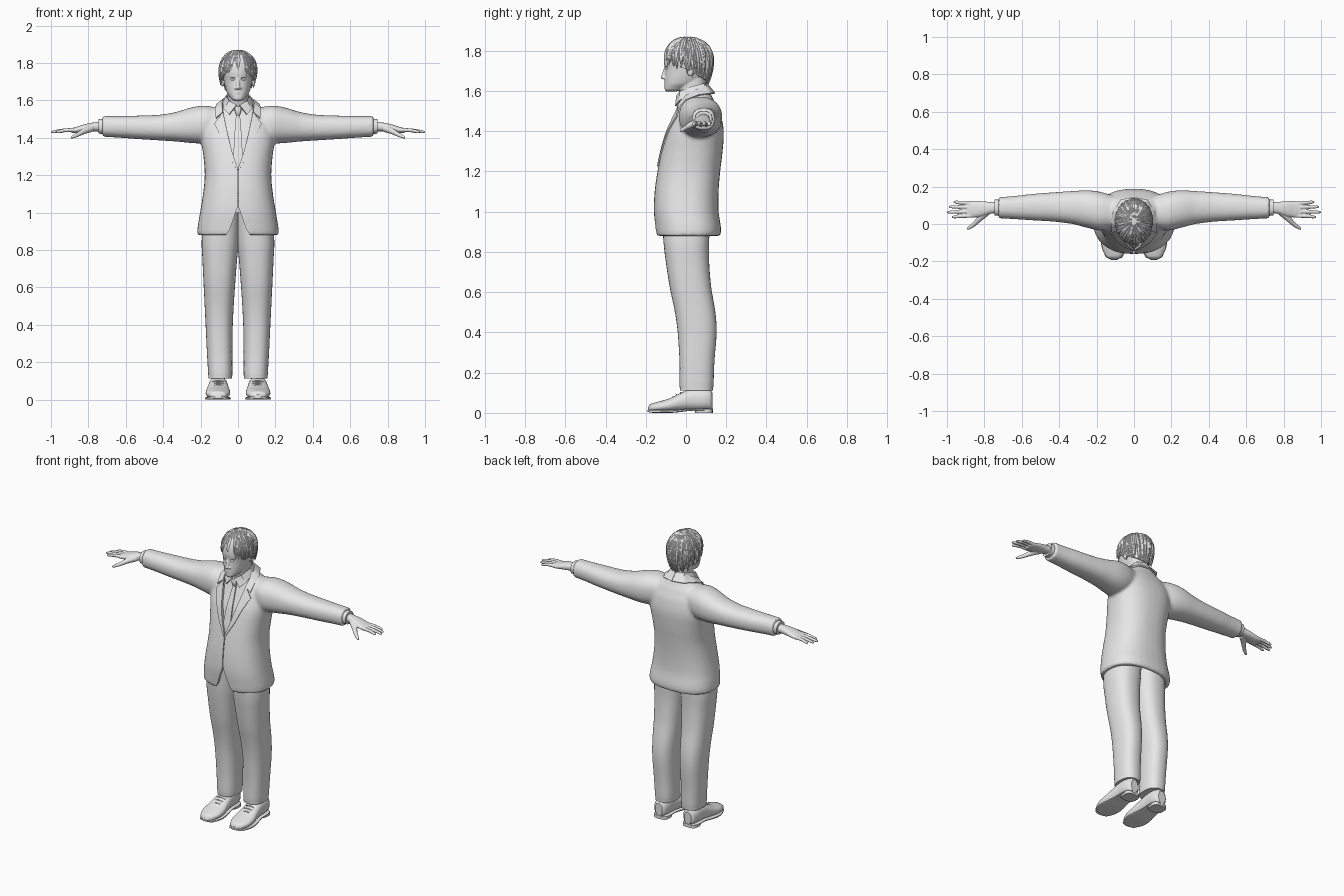
import bpy, bmesh, math, random
from mathutils import Vector
from mathutils.bvhtree import BVHTree

random.seed(4)
cube = bpy.data.objects.get("Cube")
if cube:
    bpy.data.objects.remove(cube)
PARTS = []


def add(name, bm):
    bmesh.ops.remove_doubles(bm, verts=bm.verts, dist=1e-5)
    bmesh.ops.recalc_face_normals(bm, faces=bm.faces)
    me = bpy.data.meshes.new(name)
    bm.to_mesh(me)
    bm.free()
    ob = bpy.data.objects.new(name, me)
    bpy.context.collection.objects.link(ob)
    PARTS.append(ob)
    return ob


def drop(ob):
    PARTS.remove(ob)
    bpy.data.objects.remove(ob)


def mod(ob, kind, **settings):
    m = ob.modifiers.new(kind.title(), kind)
    for key, value in settings.items():
        setattr(m, key, value)
    return ob


def bake(ob):
    bpy.context.view_layer.update()
    dg = bpy.context.evaluated_depsgraph_get()
    me = bpy.data.meshes.new_from_object(ob.evaluated_get(dg))
    ob.modifiers.clear()
    ob.data = me
    return ob


def mirror(ob):
    return bake(mod(ob, 'MIRROR'))


def catmull(p, i, f):
    a, b, c, d = (p[max(0, min(len(p) - 1, i + k))] for k in (-1, 0, 1, 2))
    return [b[j] + f * (c[j] - b[j]) if j == 0 else
            b[j] + f / 2 * (c[j] - a[j] + f * (2 * a[j] - 5 * b[j] + 4 * c[j] - d[j]
                            + f * (3 * (b[j] - c[j]) + d[j] - a[j])))
            for j in range(len(b))]


def loft(name, axis, rows, power=2.3, seg=36, steps=4):
    """Rows are (position on axis, low and high of the two other axes)."""
    bm = bmesh.new()
    full = [catmull(rows, i, s / steps) for i in range(len(rows) - 1) for s in range(steps)]
    rings = []
    for t, a0, a1, b0, b1 in full + [rows[-1]]:
        ring = []
        for k in range(seg):
            u = 2 * math.pi * k / seg
            c, s = math.cos(u), math.sin(u)
            co = [(a0 + a1) / 2 + (a1 - a0) / 2 * math.copysign(abs(c) ** (2 / power), c),
                  (b0 + b1) / 2 + (b1 - b0) / 2 * math.copysign(abs(s) ** (2 / power), s)]
            co.insert(axis, t)
            ring.append(bm.verts.new(co))
        rings.append(ring)
    for r, q in zip(rings, rings[1:]):
        for k in range(seg):
            n = (k + 1) % seg
            bm.faces.new((r[k], r[n], q[n], q[k]))
    bm.faces.new(rings[0])
    bm.faces.new(rings[-1])
    return add(name, bm)


def body(name, rows, **kw):
    return loft(name, 2, [(z, -w, w, f, b) for z, w, f, b in rows], **kw)


def ball(name, loc, radii):
    bm = bmesh.new()
    bmesh.ops.create_uvsphere(bm, u_segments=24, v_segments=14, radius=1)
    for v in bm.verts:
        v.co = Vector(loc) + Vector(x * r for x, r in zip(v.co, radii))
    return add(name, bm)


def tubes(name, paths, res=3):
    """Each path is a list of (x, y, z, radius)."""
    cu = bpy.data.curves.new(name, 'CURVE')
    cu.dimensions = '3D'
    cu.bevel_depth, cu.bevel_resolution = 1, res
    cu.use_fill_caps = True
    for path in paths:
        sp = cu.splines.new('NURBS')
        sp.points.add(len(path) - 1)
        for p, (x, y, z, r) in zip(sp.points, path):
            p.co, p.radius = (x, y, z, 1), r
        sp.order_u, sp.use_endpoint_u, sp.resolution_u = 3, True, 5
    tmp = bpy.data.objects.new(name + "_path", cu)
    bpy.context.collection.objects.link(tmp)
    bpy.context.view_layer.update()
    dg = bpy.context.evaluated_depsgraph_get()
    bm = bmesh.new()
    bm.from_mesh(bpy.data.meshes.new_from_object(tmp.evaluated_get(dg)))
    bpy.data.objects.remove(tmp)
    return add(name, bm)


def strip(name, edge_a, edge_b, thick, on=None, lift=0.004, cols=6, steps=5):
    """Cloth band between two edges; (x, z) edges are laid on a surface."""
    bm = bmesh.new()
    grid = []
    n = len(edge_a) - 1
    for i in range(n * steps + 1):
        k, f = min(i // steps, n - 1), i / steps - min(i // steps, n - 1)
        a, b = (Vector(e[k]).lerp(Vector(e[k + 1]), f) for e in (edge_a, edge_b))
        row = []
        for c in range(cols + 1):
            p = a.lerp(b, c / cols)
            if on:
                hit = on.ray_cast(Vector((p.x, -1, p.y)), Vector((0, 1, 0)))[0]
                p = Vector((p.x, (hit.y if hit else 0) - lift, p.y))
            row.append(bm.verts.new(p))
        grid.append(row)
    for r, q in zip(grid, grid[1:]):
        for c in range(cols):
            bm.faces.new((r[c], r[c + 1], q[c + 1], q[c]))
    return bake(mod(add(name, bm), 'SOLIDIFY', thickness=thick, offset=0))


def prism(name, half, y0, y1):
    """Symmetric x-z outline pushed through y."""
    bm = bmesh.new()
    outline = half + [(-x, z) for x, z in reversed(half) if x > 0]
    face = bm.faces.new([bm.verts.new((x, y0, z)) for x, z in outline])
    ext = bmesh.ops.extrude_face_region(bm, geom=[face], use_keep_orig=True)["geom"]
    bmesh.ops.translate(bm, vec=(0, y1 - y0, 0),
                        verts=[v for v in ext if isinstance(v, bmesh.types.BMVert)])
    return add(name, bm)


def fuse(name, objs, voxel, smooth):
    bm = bmesh.new()
    for ob in objs:
        bm.from_mesh(ob.data)
        drop(ob)
    ob = add(name, bm)
    mod(ob, 'REMESH', mode='VOXEL', voxel_size=voxel)
    return bake(mod(ob, 'SMOOTH', factor=0.5, iterations=smooth))


def cut(ob, cutter):
    bake(mod(ob, 'BOOLEAN', operation='DIFFERENCE', solver='EXACT', object=cutter))
    drop(cutter)


def surface(ob):
    return BVHTree.FromObject(ob, bpy.context.evaluated_depsgraph_get())


# Jacket: torso and sleeves fused into one cloth body
torso_rows = [(.88, .216, -.148, .17), (.91, .217, -.152, .175), (1.0, .203, -.16, .162),
              (1.1, .187, -.156, .162), (1.2, .178, -.142, .17), (1.3, .185, -.122, .182),
              (1.4, .198, -.095, .188), (1.48, .19, -.06, .174), (1.54, .155, -.035, .148),
              (1.575, .11, -.015, .128), (1.605, .078, 0, .118)]
sleeve_rows = [(.1, -.02, .15, 1.4, 1.56), (.18, -.035, .172, 1.372, 1.572),
               (.25, -.02, .18, 1.372, 1.562), (.33, 0, .176, 1.38, 1.538),
               (.42, .012, .17, 1.386, 1.523), (.55, .02, .16, 1.394, 1.518),
               (.66, .027, .148, 1.402, 1.516), (.725, .03, .144, 1.405, 1.516)]
jacket = fuse("jacket", [body("torso", torso_rows, power=2.4),
                         mirror(loft("sleeve", 0, sleeve_rows))], .009, 6)
cloth = surface(jacket)
cut(jacket, prism("neck_cutter", [(0, 1.235), (.032, 1.32), (.06, 1.42), (.085, 1.54),
                                  (.09, 1.68)], -.4, .02))
cut(jacket, body("hem_cutter", [(.8, .2, -.132, .155), (.95, .19, -.138, .148),
                                (1.06, .165, -.13, .14)]))
cut(jacket, prism("front_cutter", [(.0025, 1.25), (.0025, 1.03), (.03, .95), (.045, .908),
                                   (.08, .86)], -.4, -.06))

# Lapels and jacket collar
mirror(strip("lapels", [(.002, 1.24), (.03, 1.32), (.055, 1.42), (.072, 1.5), (.08, 1.54)],
             [(.005, 1.225), (.058, 1.32), (.095, 1.41), (.125, 1.475), (.1, 1.508)],
             .007, cloth))
mirror(strip("jacket_collar",
             [(0, .108, 1.63), (.05, .095, 1.627), (.078, .05, 1.605), (.085, 0, 1.575),
              (.08, -.036, 1.535)],
             [(0, .142, 1.588), (.07, .127, 1.588), (.112, .06, 1.578), (.122, 0, 1.553),
              (.117, -.042, 1.505)], .009))

# Shirt, its collar and the tie
shirt = body("shirt", [(z, w - .016, f + .015, b - .016) for z, w, f, b in torso_rows[3:-1]],
             power=2.4)
front = surface(shirt)
mirror(strip("shirt_collar",
             [(0, .106, 1.64), (.05, .088, 1.637), (.064, .03, 1.622), (.046, -.03, 1.597),
              (.008, -.045, 1.575)],
             [(0, .118, 1.60), (.064, .095, 1.60), (.08, .03, 1.585), (.074, -.03, 1.552),
              (.046, -.052, 1.525)], .007))
tie_edge = [(.011, 1.53), (.012, 1.5), (.02, 1.4), (.028, 1.23)]
strip("tie", [(-x, z) for x, z in tie_edge], tie_edge, .008, front, .006)
body("tie_knot", [(1.518, .009, -.044, -.02), (1.54, .016, -.05, -.02),
                  (1.568, .018, -.046, -.015)], power=3)

# Trousers
mirror(loft("trouser_legs", 2, [
    (.112, .032, .158, -.03, .134), (.14, .03, .16, -.032, .137), (.25, .03, .166, -.032, .141),
    (.4, .028, .173, -.041, .152), (.5, .023, .178, -.055, .146), (.62, .015, .184, -.08, .126),
    (.75, .005, .19, -.1, .115), (.85, -.005, .194, -.112, .115),
    (1.0, -.01, .18, -.12, .12)], power=2.4))

# Shoes with soles, heels and laces
mirror(loft("shoe_uppers", 1, [
    (-.19, .09, .122, .01, .028), (-.178, .066, .148, .006, .044), (-.13, .045, .17, .005, .058),
    (-.08, .042, .172, .006, .073), (-.02, .05, .163, .01, .102), (.03, .055, .157, .012, .122),
    (.09, .056, .154, .014, .122), (.122, .066, .144, .016, .115),
    (.132, .08, .13, .022, .1)]))
mirror(loft("shoe_soles", 1, [
    (-.192, .09, .122, .006, .014), (-.178, .062, .15, .001, .015), (-.12, .04, .174, 0, .014),
    (-.06, .042, .174, .001, .015), (.02, .054, .16, .01, .02), (.1, .055, .156, .012, .022),
    (.134, .08, .13, .012, .022)], power=5))
mirror(loft("shoe_heels", 2, [(0, .056, .154, .045, .133), (.02, .056, .154, .04, .133)],
            power=3, steps=1))
mirror(tubes("shoe_laces", [[(.075, y, z - .008, .003), (.105, y - .004, z + .006, .004),
                             (.136, y, z - .008, .003)]
                            for y, z in ((-.065, .08), (-.045, .091), (-.025, .102))]))

# Shirt cuffs and hands
mirror(loft("shirt_cuffs", 0, [(.7, .043, .132, 1.42, 1.502), (.747, .045, .13, 1.422, 1.5)],
            steps=1))
palm = loft("palm", 0, [
    (.72, .06, .118, 1.435, 1.487), (.77, .054, .118, 1.434, 1.482),
    (.82, .04, .122, 1.43, 1.472), (.87, .034, .123, 1.425, 1.457),
    (.892, .036, .12, 1.427, 1.452)])
fingers = [[(.86, y0, 1.442, .011), (.91, y0 * .7 + y1 * .3, 1.442, .0105),
            ((tip + .9) / 2, (y0 + y1) / 2, 1.438, .0095), (tip - .008, y1, 1.431, .0085),
            (tip, y1, 1.43, .004)]
           for y0, y1, tip in ((.045, .037, .975), (.067, .063, 1.0),
                               (.09, .092, .99), (.111, .118, .965))]
thumb = [(.785, .065, 1.45, .02), (.82, .035, 1.438, .017), (.85, .002, 1.42, .012),
         (.88, -.02, 1.406, .01), (.893, -.028, 1.4, .005)]
mirror(fuse("hands", [palm, tubes("fingers", fingers + [thumb])], .0032, 3))

# Head: skull, neck and facial features fused
skull = body("skull", [
    (1.597, .018, -.098, -.05), (1.607, .035, -.106, -.01), (1.635, .057, -.106, .055),
    (1.67, .069, -.105, .09), (1.71, .077, -.105, .112), (1.75, .082, -.11, .122),
    (1.8, .08, -.103, .122), (1.84, .064, -.078, .1), (1.865, .03, -.03, .055)], power=2.2)
neck = body("neck", [(1.5, .06, -.01, .11), (1.56, .057, -.022, .105),
                     (1.62, .056, -.038, .097), (1.68, .058, -.045, .096)])
nose = tubes("nose", [[(0, -.098, 1.725, .007), (0, -.108, 1.695, .009),
                       (0, -.114, 1.667, .011)]])
lips = tubes("lips", [[(-.025, -.092, 1.642, .002), (0, -.118, z, .006),
                       (.025, -.092, 1.642, .002)] for z in (1.648, 1.635)])
brow = mirror(tubes("brow", [[(.012, -.102, 1.731, .005), (.035, -.1, 1.738, .006),
                              (.06, -.072, 1.73, .004)]]))
bits = [ball("nose_tip", (0, -.114, 1.668), (.011, .012, .01)),
        mirror(ball("nostril", (.012, -.105, 1.665), (.008, .01, .007))),
        mirror(ball("ear", (.083, .022, 1.702), (.01, .018, .03)))]
head = fuse("head", [skull, neck, nose, lips, brow] + bits, .0038, 3)
cut(head, mirror(ball("socket_cutter", (.034, -.104, 1.715), (.019, .015, .009))))
mirror(ball("eyeballs", (.034, -.081, 1.715), (.014, .013, .012)))


# Hair: a cap under many tapered locks sweeping from the crown
def scalp(a, e, grow):
    r = math.cos(e) if e > 0 else math.cos(e * .6)
    h = math.sin(e) if e > 0 else e
    return Vector((.096 * grow * r * math.sin(a), .014 - .118 * grow * r * math.cos(a),
                   1.76 + .112 * (grow if e > 0 else 1) * h))


def hairline(a):
    return -.1 - .95 * (1 - math.cos(a)) / 2


bm = bmesh.new()
rows = [[bm.verts.new(scalp(a, 1.57 + (hairline(a) + .05 - 1.57) * j / 14, .97))
         for a in (2 * math.pi * i / 48 for i in range(48))] for j in range(15)]
for r, q in zip(rows, rows[1:]):
    for i in range(48):
        bm.faces.new((r[i - 1], r[i], q[i], q[i - 1]))
bake(mod(add("hair_cap", bm), 'SOLIDIFY', thickness=.02, offset=-1))

locks = []
for i in range(84):
    a = 2 * math.pi * i / 84 + random.uniform(-.04, .04)
    top, end = random.uniform(.9, 1.45), hairline(a) + random.uniform(-.16, .12)
    sway, flick = random.uniform(-.22, .22), random.uniform(0, .1)
    lock = []
    for j, w in enumerate((.004, .011, .013, .012, .009, .0015)):
        f = j / 5
        p = scalp(a + sway * f * f, top + (end - top) * f, .965 + flick * f ** 4)
        lock.append((*p, w))
    locks.append(lock)
tubes("hair_locks", locks, res=2)

# One plain colour, smooth shading with kept edges
mat = bpy.data.materials.new("plain_grey")
mat.use_nodes = True
grey = (.8, .8, .8, 1)
mat.diffuse_color = grey
mat.node_tree.nodes["Principled BSDF"].inputs["Base Color"].default_value = grey
bpy.ops.object.select_all(action='DESELECT')
for ob in PARTS:
    ob.data.materials.clear()
    ob.data.materials.append(mat)
    ob.select_set(True)
bpy.context.view_layer.objects.active = PARTS[0]
bpy.ops.object.shade_smooth_by_angle(angle=math.radians(40))
